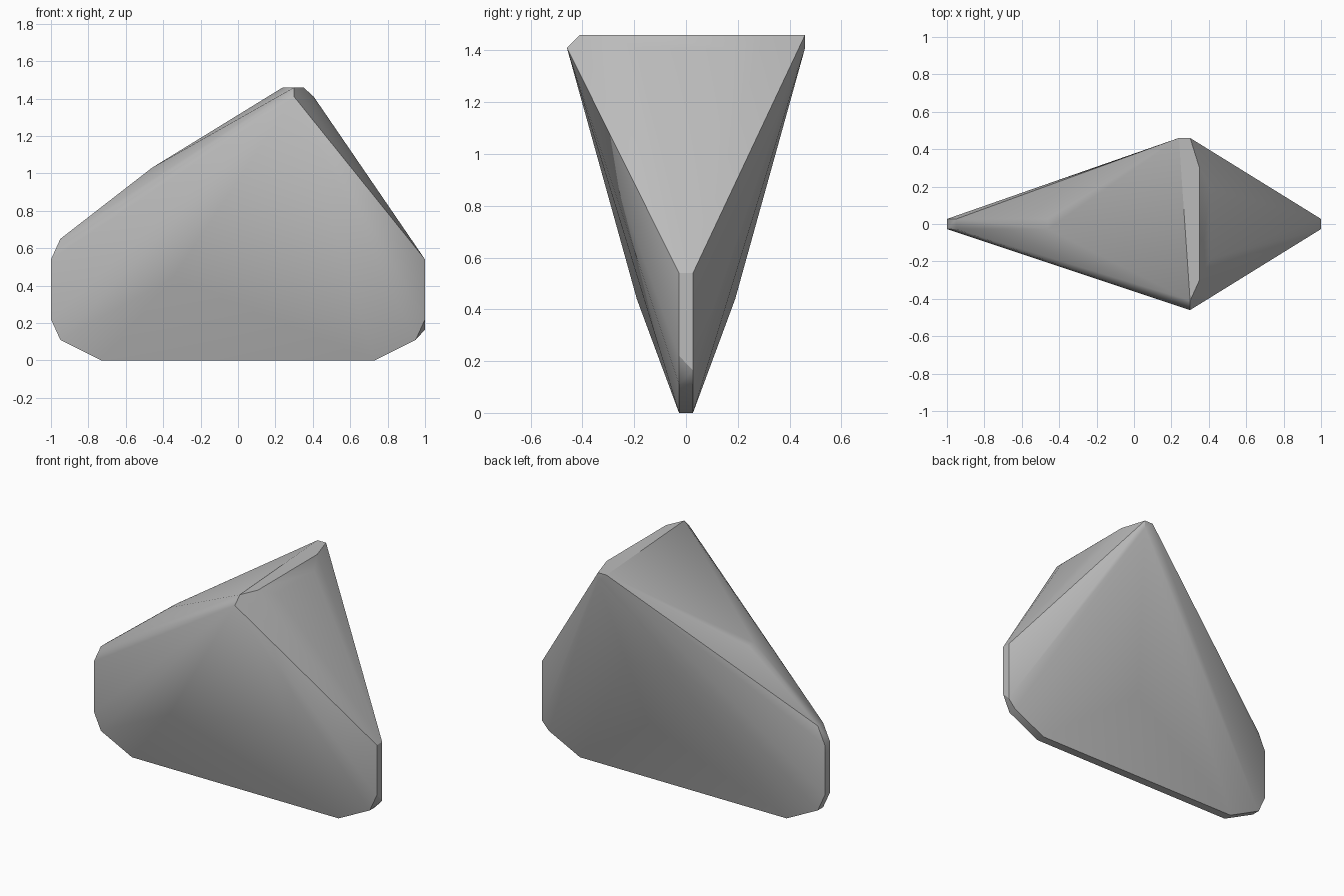
import bpy
import bmesh
import math

default = bpy.data.objects.get("Cube")
if default:
    bpy.data.objects.remove(default, do_unlink=True)

# Single stone colour
GREY = (0.5, 0.5, 0.5, 1.0)
stone = bpy.data.materials.new("stone_grey")
stone.use_nodes = True
stone.diffuse_color = GREY
stone.node_tree.nodes["Principled BSDF"].inputs["Base Color"].default_value = GREY

HALF = 0.027   # half thickness of the thin outer rim


def both_sides(x, y, z):
    return [(x, -y, z), (x, y, z)]


points = []

# Thin rim: bottom, lower chamfers, ends and left shoulder, on both sides
for x, z in [(-0.73, 0), (0.73, 0), (-0.95, 0.11), (0.95, 0.11),
             (-1, 0.22), (-1, 0.54), (1, 0.54), (-0.95, 0.65), (-0.46, 1.03)]:
    points += both_sides(x, HALF, z)

# Uneven chamfer at the lower +x end
points += [(1, -HALF, 0.22), (1, HALF, 0.165)]

# Wide crown: sloping face edge, front corner and back corner
points += both_sides(0.35, 0.3, 1.46)
points += both_sides(0.405, 0.19, 1.41)
points += [(0.3, -0.41, 1.46), (0.3, -0.46, 1.41)]
points += [(0.3, 0.46, 1.46), (0.3, 0.46, 1.41), (0.24, 0.46, 1.46)]

# Bulge of each flank
points += [(-0.35, -0.19, 0.44), (0.13, 0.19, 0.44)]

# Wrap the points into one faceted body
bm = bmesh.new()
for p in points:
    bm.verts.new(p)
result = bmesh.ops.convex_hull(bm, input=bm.verts)
loose = {v for v in result["geom_interior"] + result["geom_unused"]
         if isinstance(v, bmesh.types.BMVert)}
bmesh.ops.delete(bm, geom=list(loose), context="VERTS")
bmesh.ops.recalc_face_normals(bm, faces=bm.faces)

mesh = bpy.data.meshes.new("wedge_stone")
bm.to_mesh(mesh)
bm.free()
mesh.materials.append(stone)
body = bpy.data.objects.new("wedge_stone", mesh)
bpy.context.collection.objects.link(body)

# Soft shading across shallow facets, sharp rim and crown edges
bpy.context.view_layer.objects.active = body
body.select_set(True)
bpy.ops.object.shade_smooth_by_angle(angle=math.radians(30))
